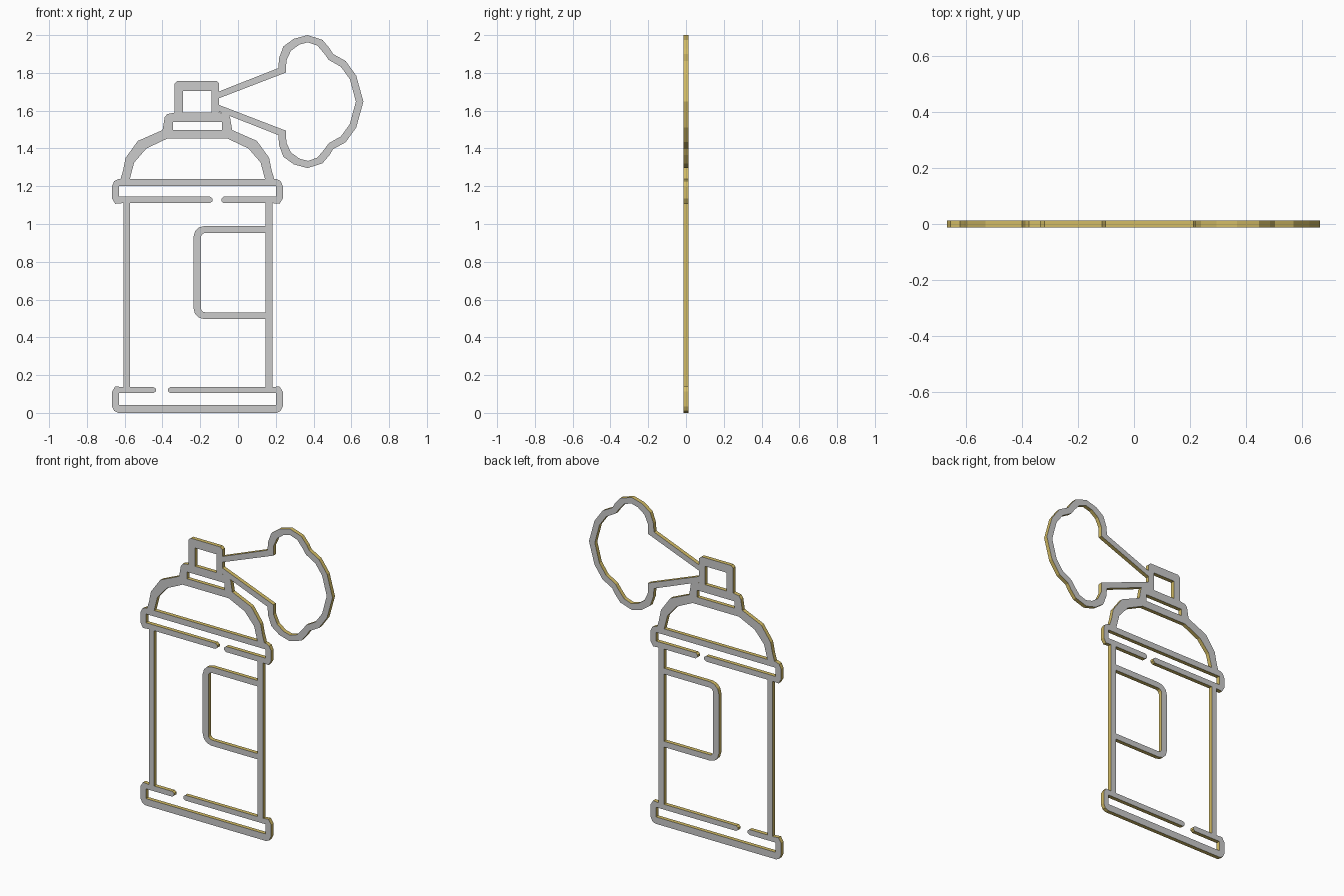
import bpy, bmesh, math

if "Cube" in bpy.data.objects:
    bpy.data.objects.remove(bpy.data.objects["Cube"])

HALF = 0.0125          # half the plate thickness
CX = -0.215            # symmetry axis of the can
gold = bpy.data.materials.new("gold_edge")
gold.diffuse_color = (0.65, 0.5, 0.13, 1)
gold.use_nodes = True
gold.node_tree.nodes["Principled BSDF"].inputs["Base Color"].default_value = gold.diffuse_color
grey = bpy.data.materials.new("grey_face")
grey.diffuse_color = (0.8, 0.8, 0.8, 1)
grey.use_nodes = True
grey.node_tree.nodes["Principled BSDF"].inputs["Base Color"].default_value = grey.diffuse_color


def plate(name, *loops):
    """Flat plate from an outline plus optional holes, with gold edges."""
    bm = bmesh.new()
    edges = []
    for loop in loops:
        vs = [bm.verts.new((x, -HALF, z)) for x, z in loop]
        edges += [bm.edges.new((a, b)) for a, b in zip(vs, vs[1:] + vs[:1])]
    bmesh.ops.triangle_fill(bm, edges=edges, use_beauty=True, normal=(0, -1, 0))
    ext = bmesh.ops.extrude_face_region(bm, geom=bm.faces[:], use_keep_orig=True)
    for v in ext["geom"]:
        if isinstance(v, bmesh.types.BMVert):
            v.co.y = HALF
    bmesh.ops.recalc_face_normals(bm, faces=bm.faces[:])
    for f in bm.faces:
        f.normal_update()
        f.material_index = 0 if abs(f.normal.y) > 0.5 else 1
    me = bpy.data.meshes.new(name)
    bm.to_mesh(me)
    bm.free()
    me.materials.append(grey)
    me.materials.append(gold)
    ob = bpy.data.objects.new(name, me)
    bpy.context.collection.objects.link(ob)
    return ob


def rect(x0, x1, z0, z1):
    return [(x0, z0), (x1, z0), (x1, z1), (x0, z1)]


def sym(half):
    """Close a left-hand profile by mirroring it about the can axis."""
    return half + [(2 * CX - x, z) for x, z in reversed(half)]


def split_frame(name, gap0, gap1, rail_out, rail_in, bar_in, bar_out):
    """Rounded frame whose rail has a gap with rounded ends."""
    d = math.copysign(1, bar_out - rail_out)
    mid, r = (rail_out + rail_in) / 2, 0.013
    left = [(gap0, mid + d * 0.007), (gap0, mid - d * 0.007), (gap0 - r, rail_out),
            (-0.615, rail_out), (-0.65, rail_out - d * 0.003),
            (-0.667, rail_out + d * 0.025), (-0.667, bar_out - d * 0.035),
            (-0.655, bar_out - d * 0.01), (-0.635, bar_out)]
    right = [(2 * CX - x, z) for x, z in reversed(left[3:])]
    right += [(gap1 + r, rail_out), (gap1, mid - d * 0.007),
              (gap1, mid + d * 0.007), (gap1 + r, rail_in)]
    inner = [(0.2, rail_in), (0.2, bar_in), (-0.63, bar_in), (-0.63, rail_in),
             (gap0 - r, rail_in)]
    plate(name, left + right + inner)


# Base and shoulder bands
split_frame("base_band", -0.435, -0.37, 0.137, 0.104, 0.043, 0.0)
split_frame("shoulder_band", -0.135, -0.088, 1.11, 1.145, 1.2, 1.237)

# Side walls of the can
plate("left_wall", rect(-0.607, -0.573, 0.137, 1.11))
plate("right_wall", rect(0.145, 0.183, 0.137, 1.11))


# Label frame, open towards the right wall
def label_side(x, z0, z1, r):
    pts = []
    for cz, a0 in ((z0 + r, 270), (z1 - r, 180)):
        for i in range(4):
            a = math.radians(a0 - 30 * i)
            pts.append((x + r + r * math.cos(a), cz + r * math.sin(a)))
    return [(0.145, z0)] + pts + [(0.145, z1)]


plate("label_frame", label_side(-0.236, 0.496, 0.99, 0.06)
      + label_side(-0.197, 0.532, 0.953, 0.025)[::-1])

# Domed shoulder
outer = sym([(-0.622, 1.237), (-0.608, 1.285), (-0.595, 1.35), (-0.53, 1.44),
             (-0.4, 1.497)])
inner = sym([(-0.573, 1.237), (-0.55, 1.325), (-0.485, 1.4), (-0.375, 1.452)])
plate("dome", outer + inner[::-1])

# Collar below the nozzle
plate("collar", sym([(-0.4, 1.492), (-0.388, 1.565), (-0.375, 1.582), (-0.333, 1.59)]),
      rect(-0.345, -0.085, 1.492, 1.54))

# Square nozzle
plate("nozzle", [(-0.335, 1.575), (-0.29, 1.575), (-0.29, 1.705), (-0.14, 1.705),
                 (-0.14, 1.575), (-0.1, 1.575), (-0.1, 1.745), (-0.115, 1.758),
                 (-0.32, 1.758), (-0.335, 1.745)])

# Spray cloud: upper half profiles mirrored about the spray axis
ZS = 1.648


def spray(half):
    return half + [(x, 2 * ZS - z) for x, z in reversed(half) if abs(z - ZS) > 1e-6]


cloud_out = spray([(-0.105, 1.7), (0.213, 1.825), (0.218, 1.88), (0.24, 1.94),
                   (0.295, 1.98), (0.368, 2.0), (0.447, 1.975), (0.485, 1.93),
                   (0.503, 1.9), (0.57, 1.863), (0.626, 1.785), (0.664, ZS)])
cloud_in = spray([(-0.105, 1.664), (0.254, 1.802), (0.256, 1.865), (0.28, 1.917),
                  (0.325, 1.95), (0.37, 1.962), (0.42, 1.945), (0.458, 1.9),
                  (0.48, 1.869), (0.545, 1.832), (0.592, 1.767), (0.624, ZS)])
plate("spray_cloud", cloud_out + cloud_in[::-1])
